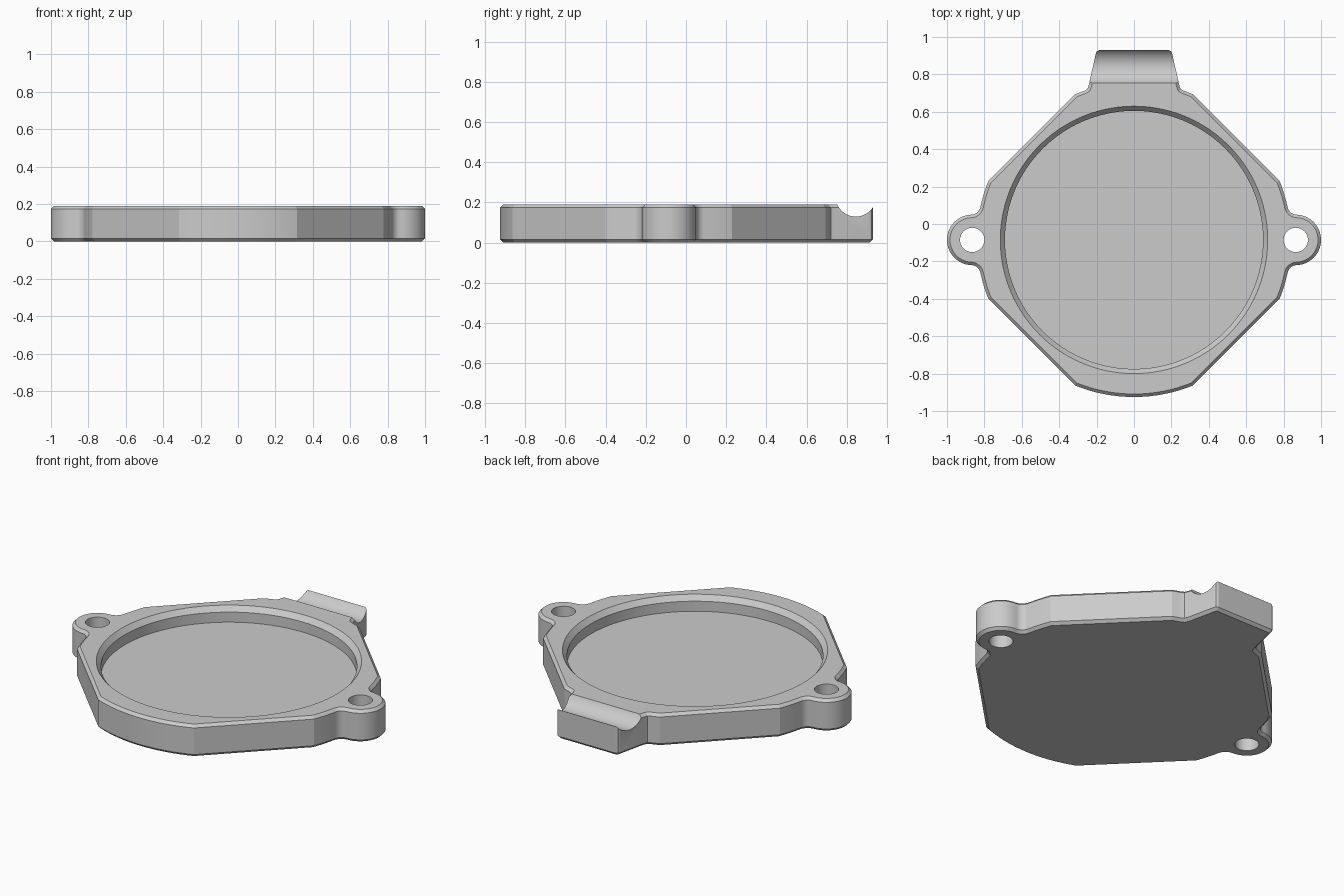
import bpy, bmesh
from math import sin, cos, radians, pi
from mathutils import Matrix

if "Cube" in bpy.data.objects:
    bpy.data.objects.remove(bpy.data.objects["Cube"], do_unlink=True)

HEIGHT, CHAMFER, CY = 0.19, 0.016, -0.085   # plate height, rim chamfer, plate centre y
BODY_R, EAR_X, EAR_R, FILLET = 0.84, 0.865, 0.135, 0.05

grey = bpy.data.materials.new("plain_grey")
grey.use_nodes = True
colour = (0.6, 0.6, 0.6, 1)
grey.diffuse_color = colour
grey.node_tree.nodes["Principled BSDF"].inputs["Base Color"].default_value = colour


def arc(cx, cy, r, a0, a1, n):
    angles = [radians(a0 + (a1 - a0) * i / n) for i in range(n + 1)]
    return [(cx + r * cos(a), CY + cy + r * sin(a)) for a in angles]


def make_object(name, bm):
    bmesh.ops.recalc_face_normals(bm, faces=bm.faces)
    mesh = bpy.data.meshes.new(name)
    bm.to_mesh(mesh)
    bm.free()
    mesh.materials.append(grey)
    obj = bpy.data.objects.new(name, mesh)
    bpy.context.collection.objects.link(obj)
    return obj


def cylinder(name, r, depth, matrix, segments):
    bm = bmesh.new()
    bmesh.ops.create_cone(bm, cap_ends=True, segments=segments, radius1=r, radius2=r,
                          depth=depth, matrix=matrix)
    return make_object(name, bm)


# Right half of the outline, from the front middle to the back tab
fx = 0.8706   # fillet centre between body and ear
fy = 0.185
half = arc(0, 0, BODY_R, -90, -68, 8)
half += arc(0, 0, BODY_R, -22, -12, 4)
half += arc(fx, -fy, FILLET, 168, 92, 8)[1:]
half += arc(EAR_X, 0, EAR_R, -88, 88, 28)[1:]
half += arc(fx, fy, FILLET, 268, 192, 8)[1:]
half += arc(0, 0, BODY_R, 12, 22, 4)[1:]
half += arc(0, 0, BODY_R, 68, 71.5, 2)
half += [(0.25, 0.721), (0.242, 0.742), (0.204, 0.912), (0.198, 0.924), (0.186, 0.93)]
outline = half + [(-x, y) for x, y in reversed(half[1:])]

# Cover plate: extruded outline with chamfered top and bottom rims
bm = bmesh.new()
base = bm.faces.new([bm.verts.new((x, y, 0)) for x, y in outline])
up = bmesh.ops.extrude_face_region(bm, geom=[base], use_keep_orig=True)
bmesh.ops.translate(bm, vec=(0, 0, HEIGHT),
                    verts=[v for v in up["geom"] if isinstance(v, bmesh.types.BMVert)])
bmesh.ops.recalc_face_normals(bm, faces=bm.faces)
rims = [e for e in bm.edges if abs(e.verts[0].co.z - e.verts[1].co.z) < 0.01]
bmesh.ops.bevel(bm, geom=rims, offset=CHAMFER, offset_type='OFFSET', segments=1,
                affect='EDGES', clamp_overlap=False)
plate = make_object("cover_plate", bm)

# Round recess with a sloped lip
bm = bmesh.new()
rings = []
for r, z in [(0.69, 0.10), (0.69, 0.16), (0.715, HEIGHT), (0.715, 0.3)]:
    rings.append([bm.verts.new((x, y, z)) for x, y in arc(0, 0, r, 0, 360, 96)[:-1]])
for low, high in zip(rings, rings[1:]):
    for i in range(len(low)):
        j = (i + 1) % len(low)
        bm.faces.new((low[i], low[j], high[j], high[i]))
bm.faces.new(rings[0])
bm.faces.new(rings[-1])
cutters = [make_object("recess_cutter", bm)]

# Screw holes in the ears
for side, x in (("left", EAR_X), ("right", -EAR_X)):
    cutters.append(cylinder(side + "_hole_cutter", 0.065, 1,
                            Matrix.Translation((x, CY, 0)), 40))

# Finger groove across the back tab
cutters.append(cylinder("groove_cutter", 0.101, 0.8,
                        Matrix.Translation((0, 0.845, 0.231)) @ Matrix.Rotation(pi / 2, 4, 'Y'), 64))

for cutter in cutters:
    cutter.hide_render = True
    mod = plate.modifiers.new(cutter.name, 'BOOLEAN')
    mod.operation = 'DIFFERENCE'
    mod.solver = 'EXACT'
    mod.object = cutter

# Bake the cuts and remove the cutters
graph = bpy.context.evaluated_depsgraph_get()
baked = bpy.data.meshes.new_from_object(plate.evaluated_get(graph))
plate.modifiers.clear()
plate.data = baked
for cutter in cutters:
    bpy.data.objects.remove(cutter, do_unlink=True)

bpy.ops.object.select_all(action='DESELECT')
plate.select_set(True)
bpy.context.view_layer.objects.active = plate
bpy.ops.object.shade_smooth_by_angle(angle=radians(16))
